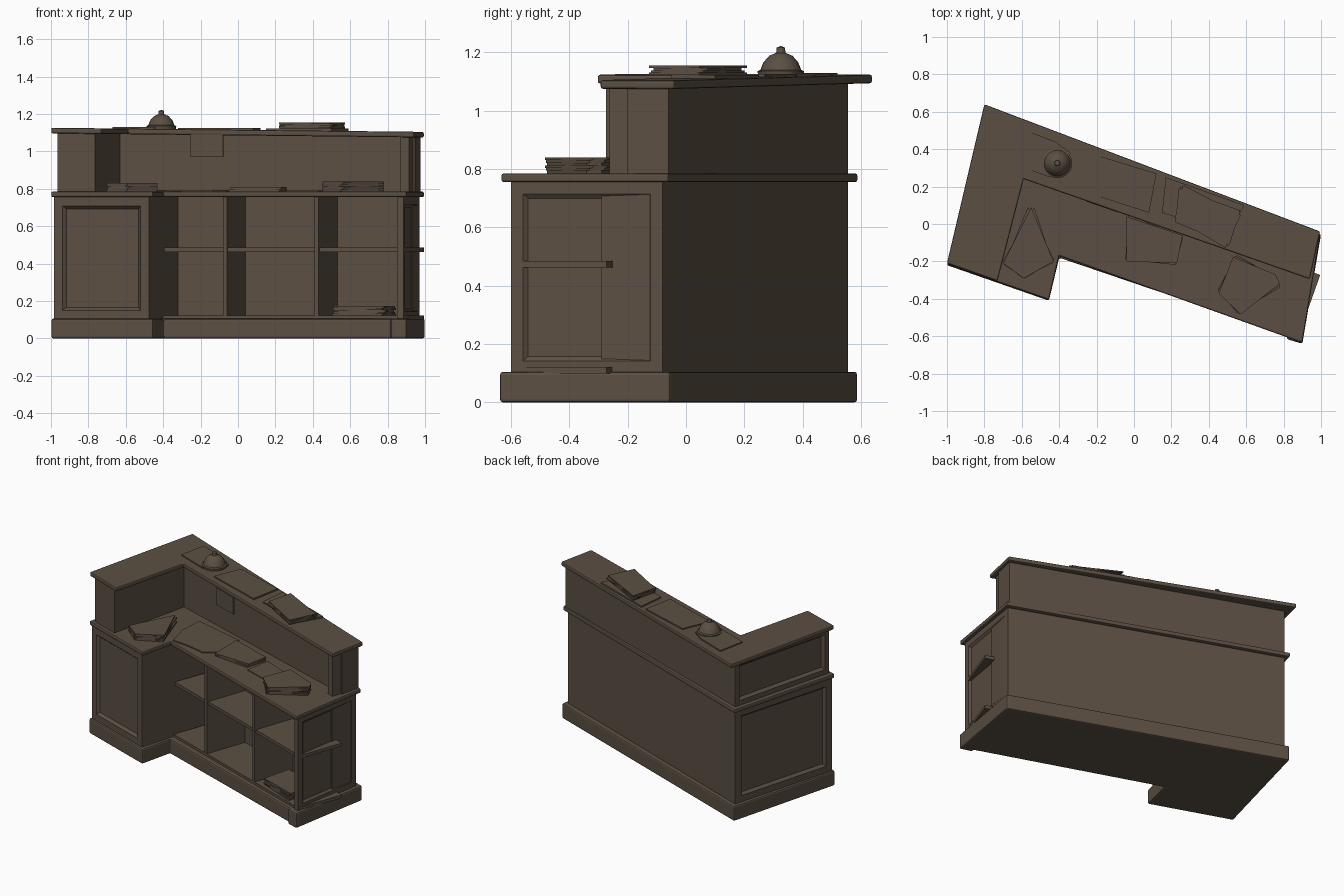
import bpy, bmesh, math
from mathutils import Vector

if "Cube" in bpy.data.objects:
    bpy.data.objects.remove(bpy.data.objects["Cube"])

wood = bpy.data.materials.new("dark brown wood")
wood.diffuse_color = (0.105, 0.078, 0.056, 1)
wood.use_nodes = True
wood.node_tree.nodes["Principled BSDF"].inputs["Base Color"].default_value = wood.diffuse_color


def finish(bm, name, bevel=0.0):
    bmesh.ops.recalc_face_normals(bm, faces=bm.faces)
    me = bpy.data.meshes.new(name)
    bm.to_mesh(me)
    bm.free()
    me.materials.append(wood)
    ob = bpy.data.objects.new(name, me)
    bpy.context.collection.objects.link(ob)
    if bevel:
        m = ob.modifiers.new("soft edges", 'BEVEL')
        m.width, m.segments, m.limit_method = bevel, 2, 'ANGLE'
    return ob


def prism(name, pts, z0, z1, bevel=0.0, panels=(), margin=0.07, tilt=0.0, depth=0.018):
    """Extruded outline; 'panels' lists the sides that get a sunken panel."""
    bm = bmesh.new()
    lo = [bm.verts.new((x, y, z0 - tilt * x)) for x, y in pts]
    hi = [bm.verts.new((x, y, z1 - tilt * x)) for x, y in pts]
    n = len(pts)
    bm.faces.new(lo[::-1])
    bm.faces.new(hi)
    sides = [bm.faces.new((lo[i], lo[(i + 1) % n], hi[(i + 1) % n], hi[i])) for i in range(n)]
    bmesh.ops.recalc_face_normals(bm, faces=bm.faces)
    for i in panels:
        bmesh.ops.inset_individual(bm, faces=[sides[i]], thickness=margin, depth=0)
        bmesh.ops.inset_individual(bm, faces=[sides[i]], thickness=0.022, depth=-depth)
    return finish(bm, name, bevel)


def stack(name, pts, z, count, t=0.008):
    """Loose sheets, each turned slightly about the pile centre."""
    c = sum((Vector(p) for p in pts), Vector((0, 0))) / len(pts)
    for k in range(count):
        a = math.radians(4) * ((k % 3) - 1) if count > 1 else 0
        ring = []
        for p in pts:
            d = Vector(p) - c
            ring.append((c.x + d.x * math.cos(a) - d.y * math.sin(a),
                         c.y + d.x * math.sin(a) + d.y * math.cos(a)))
        prism(f"{name}_{k + 1}", ring, z + k * t, z + (k + 1) * t)


# Plinth with a set-back under the shelves
prism("plinth", [(-0.785, 0.59), (-1.0, -0.22), (-0.455, -0.41), (-0.40, -0.18), (0.82, -0.595),
                 (0.815, -0.615), (0.90, -0.64), (1.0, -0.055)], 0, 0.105, 0.012)

# Lower body: left pedestal, back, right end
prism("left_pedestal", [(-0.77, 0.555), (-0.985, -0.21), (-0.475, -0.385), (-0.32, 0.15), (-0.30, 0.384)],
      0.1, 0.757, panels=(0, 1))
prism("back_panel", [(-0.33, 0.395), (-0.33, 0.15), (0.93, -0.29), (0.97, -0.08)], 0.1, 0.757)
prism("right_end", [(0.85, -0.59), (0.885, -0.60), (0.97, -0.08), (0.94, -0.07)], 0.1, 0.757,
      panels=(1,), margin=0.06, depth=0.012)

# Shelves and dividers
along, back = Vector((0.943, -0.333)), Vector((0.333, 0.943))
start = Vector((-0.40, -0.14))


def bay(name, s0, s1, d0, d1, z0, z1):
    q = [start + along * s + back * d for s, d in ((s0, d0), (s1, d0), (s1, d1), (s0, d1))]
    prism(name, [tuple(p) for p in q], z0, z1)


for i, s in enumerate((0.35, 0.87)):
    bay(f"divider_{i + 1}", s - 0.012, s + 0.012, 0.0, 0.34, 0.1, 0.757)
bay("middle_shelf", 0.0, 1.36, 0.01, 0.34, 0.463, 0.485)
bay("shelf_floor", 0.0, 1.36, 0.0, 0.34, 0.1, 0.122)

# Worktop
prism("worktop", [(-0.79, 0.59), (-1.0, -0.215), (-0.455, -0.405), (-0.40, -0.17),
                  (0.90, -0.635), (0.995, -0.06)], 0.755, 0.785, 0.008)

# Raised tier: left wall, back wall and right post
prism("upper_left_wall", [(-0.77, 0.555), (-0.965, -0.205), (-0.765, -0.275), (-0.64, 0.24), (-0.60, 0.49)],
      0.783, 1.1, panels=(0,), margin=0.05)
prism("upper_back_wall", [(-0.77, 0.555), (-0.66, 0.31), (0.945, -0.20), (0.975, -0.06)], 0.783, 1.1)
prism("upper_right_post", [(0.87, -0.245), (0.915, -0.262), (0.975, -0.06), (0.92, -0.04)], 0.783, 1.1)
prism("upper_counter", [(-0.80, 0.64), (-1.0, -0.21), (-0.73, -0.305), (-0.59, 0.24), (0.94, -0.295),
                        (0.995, -0.04)], 1.085, 1.115, 0.008, tilt=0.011)
# Note hanging on the inner wall
prism("hanging_note", [(-0.255, 0.12), (-0.08, 0.06), (-0.077, 0.07), (-0.25, 0.13)], 0.97, 1.09)

# Papers on the raised counter
stack("bell_mat", [(-0.63, 0.52), (-0.67, 0.33), (-0.45, 0.25), (-0.35, 0.30), (-0.34, 0.38), (-0.42, 0.44)], 1.119, 1, 0.01)
stack("folder", [(-0.24, 0.38), (-0.32, 0.19), (0.08, 0.06), (0.12, 0.27)], 1.115, 1, 0.01)
stack("loose_sheet", [(0.17, 0.25), (0.15, 0.06), (0.50, -0.05), (0.59, 0.10)], 1.11, 1, 0.012)
stack("upper_papers", [(0.25, 0.20), (0.22, 0.02), (0.50, -0.12), (0.57, 0.06)], 1.122, 4)

# Papers on the worktop and lower shelf
stack("left_papers", [(-0.55, 0.09), (-0.70, -0.21), (-0.59, -0.29), (-0.43, -0.20)], 0.785, 5, 0.009)
stack("desk_pad", [(-0.42, 0.17), (-0.43, 0.0), (-0.39, -0.16), (-0.27, -0.17), (-0.13, -0.20),
                   (-0.06, -0.15), (-0.05, 0.08)], 0.785, 1, 0.007)
stack("notebook", [(-0.04, 0.04), (-0.04, -0.20), (0.23, -0.21), (0.26, -0.06)], 0.785, 2, 0.012)
stack("note_sheet", [(0.28, -0.07), (0.25, -0.25), (0.43, -0.31), (0.47, -0.15)], 0.785, 1, 0.006)
stack("right_papers", [(0.54, -0.17), (0.45, -0.36), (0.56, -0.48), (0.78, -0.33), (0.76, -0.28)], 0.785, 6, 0.009)
stack("shelf_papers", [(0.56, -0.24), (0.51, -0.44), (0.78, -0.53), (0.84, -0.32)], 0.122, 5, 0.01)

# Service bell, lathed from a profile
bm = bmesh.new()
prof = [(0.0, 1.12), (0.078, 1.12), (0.08, 1.135), (0.07, 1.14), (0.06, 1.165), (0.04, 1.188),
        (0.016, 1.198), (0.014, 1.216), (0.0, 1.222)]
vs = [bm.verts.new((r, 0, z)) for r, z in prof]
es = [bm.edges.new(p) for p in zip(vs, vs[1:])]
bmesh.ops.spin(bm, geom=vs + es, cent=(0, 0, 0), axis=(0, 0, 1), angle=math.tau, steps=20)
bmesh.ops.remove_doubles(bm, verts=bm.verts, dist=0.0005)
bell = finish(bm, "service_bell")
bell.location = (-0.41, 0.325, 0)
bpy.context.view_layer.objects.active = bell
bell.select_set(True)
bpy.ops.object.shade_smooth_by_angle(angle=math.radians(40))
